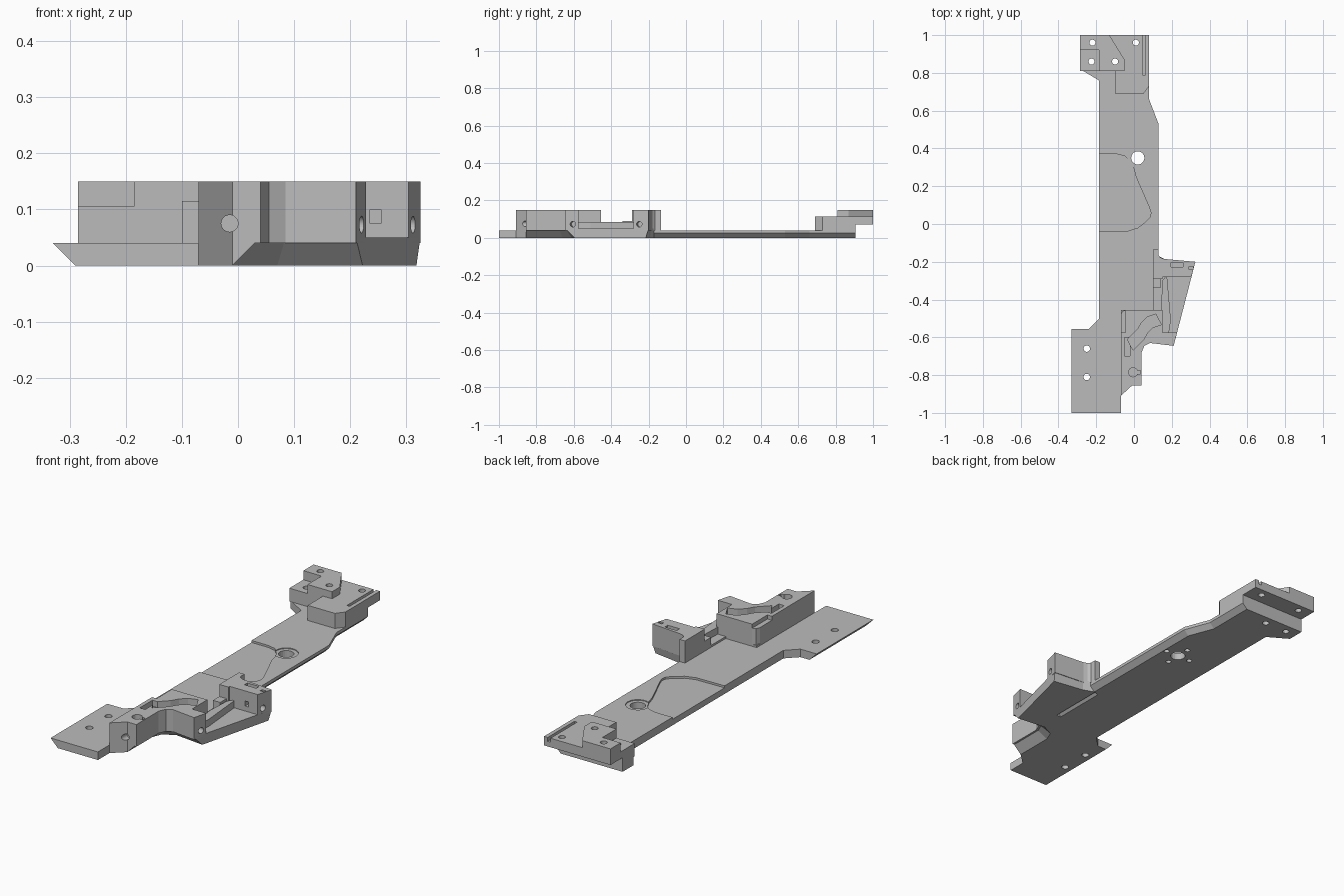
import bpy, bmesh, math
from mathutils import Matrix, Vector

cube = bpy.data.objects.get("Cube")
if cube:
    bpy.data.objects.remove(cube, do_unlink=True)

GREY = (0.50, 0.50, 0.50, 1)
grey = bpy.data.materials.new("machined_grey")
grey.use_nodes = True
grey.diffuse_color = GREY
grey.node_tree.nodes["Principled BSDF"].inputs["Base Color"].default_value = GREY


def finish(name, bm):
    bmesh.ops.recalc_face_normals(bm, faces=bm.faces)
    mesh = bpy.data.meshes.new(name)
    bm.to_mesh(mesh)
    bm.free()
    mesh.materials.append(grey)
    ob = bpy.data.objects.new(name, mesh)
    bpy.context.collection.objects.link(ob)
    return ob


def loft(name, layers):
    """Solid through matching outlines, given as (height, points)."""
    bm = bmesh.new()
    rings = [[bm.verts.new((x, y, z)) for x, y in pts] for z, pts in layers]
    n = len(rings[0])
    for low, high in zip(rings, rings[1:]):
        for i in range(n):
            j = (i + 1) % n
            bm.faces.new((low[i], low[j], high[j], high[i]))
    bm.faces.new(rings[0][::-1])
    bm.faces.new(rings[-1])
    return finish(name, bm)


def prism(name, pts, z0, z1):
    return loft(name, [(z0, pts), (z1, pts)])


def box(x0, x1, y0, y1):
    return [(x0, y0), (x1, y0), (x1, y1), (x0, y1)]


def drill(name, centre, radius, length, axis=(0, 0, 1)):
    turn = Vector((0, 0, 1)).rotation_difference(Vector(axis)).to_matrix().to_4x4()
    bm = bmesh.new()
    bmesh.ops.create_cone(bm, cap_ends=True, segments=24, radius1=radius, radius2=radius,
                          depth=length, matrix=Matrix.Translation(centre) @ turn)
    return finish(name, bm)


def cut(part, *cutters):
    for c in cutters:
        c.hide_render = True
        c.hide_viewport = True
        c.display_type = 'WIRE'
        mod = part.modifiers.new(c.name, 'BOOLEAN')
        mod.operation = 'DIFFERENCE'
        mod.solver = 'EXACT'
        mod.object = c


# Base plate with bevelled undersides on the long left edge and the front pad
top = [(-.33, -1), (-.07, -1), (-.07, -.455), (.1, -.455), (.1, -.18), (.13, -.17),
       (.13, .53), (.08, .66), (.08, .905), (-.285, .905), (-.285, .82),
       (-.185, .76), (-.185, -.5), (-.24, -.555), (-.33, -.555)]


def tuck(pts, left, right):
    return [(x + left if x < -.3 else x - right if x > .05 else x, y) for x, y in pts]


plate = loft("base_plate", [(0, tuck(top, .04, .025)), (.025, tuck(top, .015, 0)), (.04, top)])

# Shallow panel with a curved edge, and the bored hole beside it
panel = prism("panel_cutter", [
    (-.25, -.04), (-.03, -.036), (.02, -.02), (.06, .01), (.085, .035), (.09, .06), (.08, .09),
    (.01, .25), (0, .29), (-.02, .33), (-.05, .36), (-.09, .37), (-.25, .37)], .03, .08)
cut(plate, panel,
    drill("counterbore_cutter", (.02, .35, .046), .055, .02),
    drill("bore_cutter", (.02, .35, 0), .035, .2))
for i, (x, y) in enumerate([(-.05, .35), (.09, .35), (.02, .28), (.02, .42)]):
    cut(plate, drill(f"dowel_cutter_{i}", (x, y, 0), .013, .03))
for i, y in enumerate((-.66, -.81)):
    cut(plate, drill(f"front_hole_cutter_{i}", (-.25, y, 0), .017, .2))

# Rear mount: plinth, overhanging slab and raised step
plinth_pts = [(-.1, .69), (.05, .69), (.08, .73), (.08, .905), (-.285, .905), (-.285, .81), (-.1, .81)]
slab_pts = [(x, 1 if y > .9 else y) for x, y in plinth_pts]
deck_pts = slab_pts[:4] + [(-.285, 1), (-.285, .92), (-.185, .92), (-.185, .81), (-.1, .81)]
step_pts = [(-.285, .92), (-.185, .92), (-.185, .81), (-.05, .81), (-.05, .87), (-.13, 1), (-.285, 1)]
rear = [prism("rear_plinth", plinth_pts, .04, .07),
        prism("rear_slab", slab_pts, .07, .105),
        prism("rear_deck", deck_pts, .105, .115),
        prism("rear_step", step_pts, .115, .15)]
for i, (x, y) in enumerate([(-.22, .96), (.01, .96), (-.225, .86), (-.1, .86)]):
    hole = drill(f"rear_hole_cutter_{i}", (x, y, .07), .016, .3)
    for part in rear + ([plate] if y < .9 else []):
        cut(part, hole)
slot = prism("slot_cutter", box(.045, .06, .79, 1.1), .095, .2)
cut(rear[1], slot)
cut(rear[2], slot)

# Side arm slab, bevelled underneath along its front
front_edge = [(-.07, -.91), (-.01, -.855), (.04, -.855), (.04, -.68), (.055, -.645),
              (.085, -.63), (.21, -.645)]
front_low = [(-.07, -.91), (-.01, -.855), (-.01, -.855), (-.01, -.66), (.01, -.61),
             (.07, -.58), (.222, -.597)]
rest = [(.325, -.2), (.16, -.185), (.13, -.17), (.1, -.17), (.1, -.455), (-.07, -.455)]
rest_low = [(.318, -.215), (.16, -.19), (.107, -.17)] + rest[3:]
loft("arm_slab", [(0, front_low + rest_low), (.05, front_edge + rest)])

# Front block with curved channel, rounded well and screw holes
block = prism("front_block", front_edge + [
    (.228, -.575), (.15, -.575), (.15, -.455), (-.045, -.455), (-.062, -.462), (-.07, -.48)], .04, .15)
spine = [(-.02, -.64), (.01, -.61), (.035, -.585), (.055, -.55), (.085, -.52), (.13, -.505)]
channel = prism("channel_cutter", [(x + .015, y - .028) for x, y in spine]
                + [(x - .015, y + .028) for x, y in reversed(spine)], .1, .2)
cut(block, channel,
    prism("well_cutter", box(-.05, -.02, -.7, -.6), .12, .2),
    prism("ledge_cutter", box(-.09, -.045, -.575, -.44), .13, .2),
    drill("latch_cutter", (-.005, -.785, .15), .024, .05),
    prism("latch_slot_cutter", box(.005, .034, -.795, -.775), .13, .2),
    drill("front_screw_cutter", (-.015, -.86, .075), .015, .06, (0, 1, 0)),
    drill("side_screw_cutter", (.22, -.605, .073), .015, .06, (.97, -.25, 0)))

# Rear post of the arm, its low shoulder and the slanted rib between the posts
post = prism("arm_post", [(.325, -.2), (.16, -.185), (.14, -.178), (.13, -.165), (.13, -.135),
                          (.1, -.135), (.1, -.29), (.15, -.29), (.15, -.28), (.304, -.28)], .04, .15)
cut(post,
    prism("post_slot_cutter", box(.195, .26, -.228, -.205), .1, .2),
    prism("post_notch_cutter", box(.235, .255, -.3, -.25), .075, .1),
    prism("post_relief_cutter", box(.29, .312, -.24, -.225), .13, .2),
    drill("post_screw_cutter", (.312, -.25, .073), .015, .06, (.97, -.25, 0)))
prism("post_shoulder", box(.1, .14, -.34, -.29), .03, .09)
prism("slanted_rib", [(.15, -.3), (.165, -.28), (.175, -.28), (.195, -.51), (.185, -.575),
                      (.14, -.575), (.14, -.54)], .04, .085)
